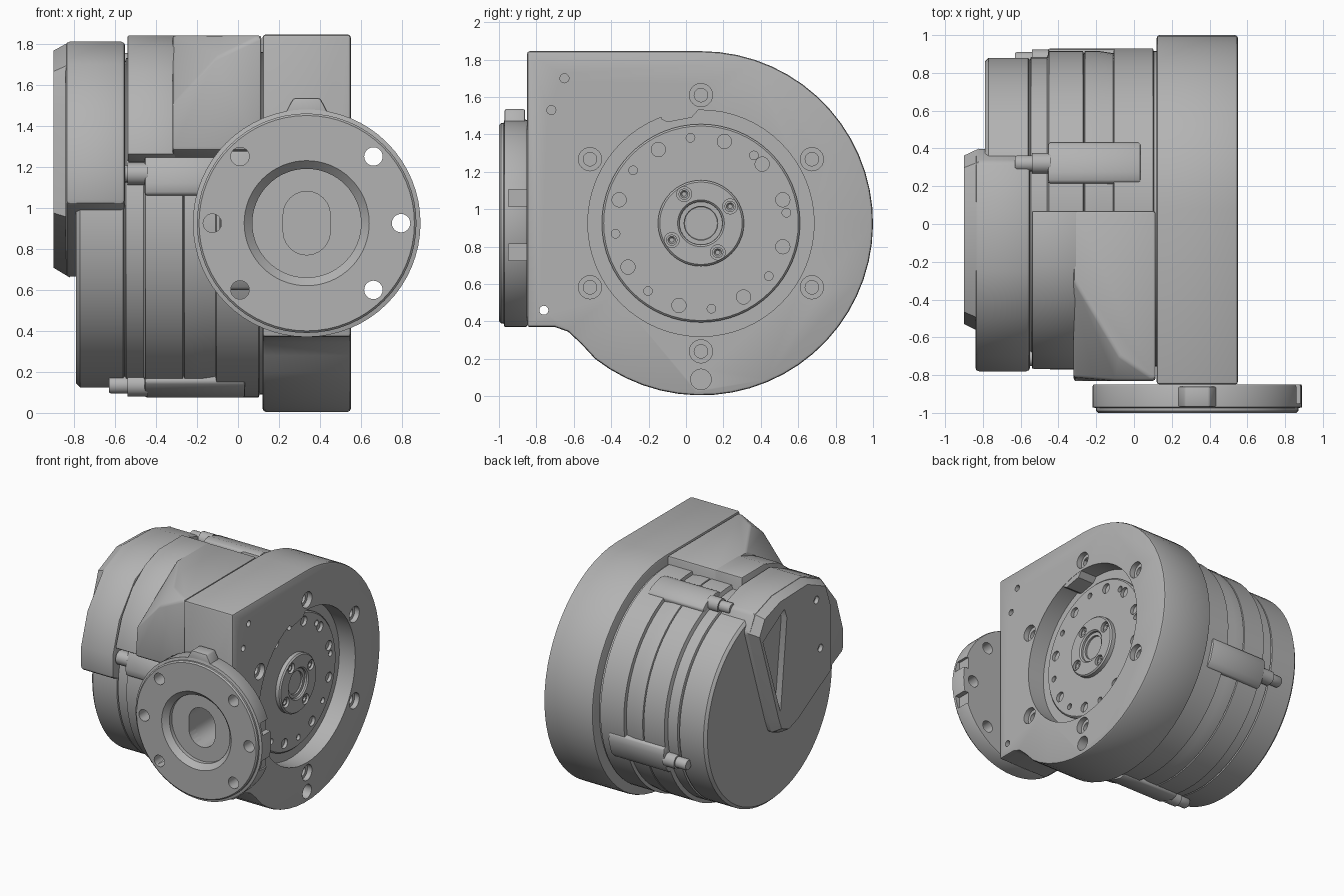
import bpy, bmesh, math
from mathutils import Vector

if "Cube" in bpy.data.objects:
    bpy.data.objects.remove(bpy.data.objects["Cube"])

CY, CZ = 0.08, 0.925      # main axis, along x
FX, FZ = 0.335, 0.925     # flange axis, along y

metal = bpy.data.materials.new("cast grey")
metal.use_nodes = True
metal.diffuse_color = (0.45, 0.45, 0.45, 1)
metal.node_tree.nodes["Principled BSDF"].inputs["Base Color"].default_value = metal.diffuse_color


def make(name, bm):
    bmesh.ops.remove_doubles(bm, verts=bm.verts, dist=1e-5)
    bmesh.ops.recalc_face_normals(bm, faces=bm.faces)
    me = bpy.data.meshes.new(name)
    bm.to_mesh(me)
    bm.free()
    me.materials.append(metal)
    ob = bpy.data.objects.new(name, me)
    bpy.context.collection.objects.link(ob)
    return ob


def lathe(name, profile, axis="x", centre=(CY, CZ), steps=64):
    """Revolve (radius, position) pairs about an axis parallel to x or y."""
    bm = bmesh.new()
    rings = []
    for r, t in profile:
        ring = []
        for i in range(steps):
            a = 2 * math.pi * i / steps
            u, w = centre[0] + r * math.cos(a), centre[1] + r * math.sin(a)
            ring.append(bm.verts.new((t, u, w) if axis == "x" else (u, t, w)))
        rings.append(ring)
    for a, b in zip(rings, rings[1:]):
        for i in range(steps):
            j = (i + 1) % steps
            bm.faces.new((a[i], a[j], b[j], b[i]))
    return make(name, bm)


def rod(name, r, t0, t1, centre, axis="x", steps=24):
    return lathe(name, [(0, t0), (r, t0), (r, t1), (0, t1)], axis, centre, steps)


def prism(name, outline, t0, t1, axis="x"):
    bm = bmesh.new()
    put = (lambda u, w, t: (t, u, w)) if axis == "x" else (lambda u, w, t: (u, t, w))
    base = bm.faces.new([bm.verts.new(put(u, w, t0)) for u, w in outline])
    ext = bmesh.ops.extrude_face_region(bm, geom=[base])["geom"]
    shift = Vector(put(0, 0, t1 - t0))
    bmesh.ops.translate(bm, vec=shift, verts=[v for v in ext if isinstance(v, bmesh.types.BMVert)])
    return make(name, bm)


def hull(name, points):
    bm = bmesh.new()
    for p in points:
        bm.verts.new(p)
    out = bmesh.ops.convex_hull(bm, input=bm.verts)
    bmesh.ops.dissolve_limit(bm, angle_limit=0.02, verts=bm.verts, edges=bm.edges)
    return make(name, bm)


def finish(ob, bevel=0, cutters=()):
    """Bevel, cut, bake the result and shade it."""
    if bevel:
        m = ob.modifiers.new("bevel", "BEVEL")
        m.width, m.segments, m.limit_method, m.angle_limit = bevel, 2, "ANGLE", 0.6
    for c in cutters:
        m = ob.modifiers.new("cut", "BOOLEAN")
        m.operation, m.solver, m.object = "DIFFERENCE", "EXACT", c
    graph = bpy.context.evaluated_depsgraph_get()
    baked = bpy.data.meshes.new_from_object(ob.evaluated_get(graph))
    ob.modifiers.clear()
    ob.data = baked
    for c in cutters:
        bpy.data.objects.remove(c)
    bpy.ops.object.select_all(action="DESELECT")
    ob.select_set(True)
    bpy.context.view_layer.objects.active = ob
    bpy.ops.object.shade_smooth_by_angle(angle=math.radians(32))


def polar(r, deg, c=(CY, CZ)):
    a = math.radians(deg)
    return c[0] + r * math.cos(a), c[1] + r * math.sin(a)


def arc(r, d0, d1, n, c=(CY, CZ)):
    return [polar(r, d0 + (d1 - d0) * i / n, c) for i in range(n + 1)]


def hole(r, depth, centre, face=0.55):
    return rod("hole", r, face - depth, face + 0.05, centre)


# Gearbox plate: round back, square front corner
outline = arc(0.92, 90, -128, 36) + [(-0.56, 0.28), (-0.63, 0.345), (-0.7, 0.37), (-0.85, 0.37), (-0.85, 1.845)]
plate = prism("gearbox_plate", outline, 0.12, 0.55)
cuts = [rod("recess", 0.605, 0.41, 0.65, (CY, CZ), steps=64)]
for d in range(30, 390, 60):
    cuts += [hole(0.062, 0.04, polar(0.685, d)), hole(0.036, 0.12, polar(0.685, d))]
cuts += [hole(0.055, 0.12, (CY, 0.09)), hole(0.024, 0.08, (-0.65, 1.7)),
         hole(0.024, 0.08, (-0.72, 1.53)), hole(0.024, 0.5, (-0.76, 0.46))]
slot = lambda: prism("slot", arc(0.115, 0, 180, 12, (FX, FZ + 0.04)) + arc(0.115, 180, 360, 12, (FX, FZ - 0.04)),
                     -1.1, -0.6, "y")
finish(plate, 0.015, cuts + [slot()])

# Stop block at the top of the recess
finish(prism("recess_stop", [(-0.13, 1.55), (-0.13, 1.48), (-0.1, 1.465), (0.03, 1.49), (0.07, 1.535)], 0.4, 0.548))

# Output disc with its ring of holes, and the hub
disc = lathe("output_disc", [(0, 0.3), (0.53, 0.3), (0.53, 0.425), (0.52, 0.435), (0, 0.435)])
cuts = [hole(0.038, 0.06, polar(0.455, d), 0.435) for d in (16, 44, 74, 120, 164, 211, 255, 300, 344)]
cuts += [hole(0.023, 0.06, polar(0.46, d), 0.435) for d in (7, 52, 97, 142, 187, 232, 277, 322)]
finish(disc, 0, cuts)
hub = lathe("output_hub", [(0.115, 0.4), (0.23, 0.4), (0.23, 0.465), (0.22, 0.475),
                           (0.125, 0.475), (0.115, 0.465), (0.115, 0.4)])
finish(hub, 0, [hole(0.04, 0.03, polar(0.18, d), 0.475) for d in (30, 120, 210, 300)])
for i, d in enumerate((30, 120, 210, 300)):
    finish(lathe(f"hub_screw_{i + 1}", [(0, 0.45), (0.012, 0.45), (0.02, 0.462), (0.03, 0.462), (0.03, 0.44)],
                 centre=polar(0.18, d), steps=16))
finish(lathe("hub_bore", [(0, 0.36), (0.09, 0.437), (0.09, 0.45), (0.115, 0.45)], steps=32))

# Motor body with grooved rings
profile = [(0, -0.79), (0.78, -0.79), (0.8, -0.77), (0.8, -0.56), (0.79, -0.555), (0.79, -0.55), (0.805, -0.545),
           (0.805, -0.46), (0.835, -0.45), (0.835, -0.27), (0.82, -0.265), (0.835, -0.26), (0.835, -0.18),
           (0.825, -0.115), (0.825, -0.11), (0.85, -0.105), (0.85, 0.1), (0.835, 0.105), (0.835, 0.13), (0, 0.13)]
finish(lathe("motor_body", profile, steps=80))

# Clamp lugs and their screws, a quarter turn apart
for i, d in enumerate((73, 163, 253, 343)):
    ends = [polar(0.7, d - 9.5), polar(0.853, d - 7.5), polar(0.872, d - 4), polar(0.872, d + 4),
            polar(0.853, d + 7.5), polar(0.7, d + 9.5)]
    finish(prism(f"lug_{i + 1}", ends, -0.455, 0.035 if i != 1 else -0.1), 0.012)
    centre = polar(0.825, d)
    finish(lathe(f"lug_screw_{i + 1}", [(0, -0.63), (0.036, -0.63), (0.042, -0.62), (0.042, -0.54),
                                        (0.055, -0.54), (0.055, -0.44)], centre=centre, steps=20))

# Connection housing on top: main box with a cut corner, and a sloped end
box = [(x, y, z) for x in (-0.32, 0.115) for y, z in ((0.07, 1.3), (0.07, 1.84), (-0.83, 1.28), (-0.6, 1.2))]
box += [(0.115, -0.83, 1.84), (-0.08, -0.7, 1.84), (-0.1, -0.83, 1.74), (-0.32, -0.3, 1.84), (-0.32, -0.81, 1.5)]
finish(hull("connection_box", box), 0.015)
sloped = [(0.07, 1.3), (0.07, 1.84), (-0.22, 1.84), (-0.4, 1.78), (-0.56, 1.66), (-0.69, 1.48), (-0.77, 1.26), (-0.6, 1.2)]
finish(prism("connection_box_end", sloped, -0.54, -0.3), 0.01)
front_rib = [(-0.83, 1.28), (-0.6, 1.28), (-0.6, 0.6), (-0.78, 0.6), (-0.83, 0.7)]
finish(prism("front_rib", front_rib, -0.09, 0.115), 0.015)

# Rear cover: base, raised wedge and its pocket
base = [(0.4, 1.6), (0.33, 1.73), (0.12, 1.8), (-0.25, 1.81), (-0.5, 1.7), (-0.7, 1.45), (-0.78, 1.2), (-0.78, 1.02),
        (-0.12, 0.7), (0, 0.66), (0.1, 0.7), (0.14, 0.8)]
finish(prism("rear_cover", base, -0.55, -0.84), 0.02)
low = [(0.4, 1.6), (0.33, 1.73), (0.12, 1.8), (-0.25, 1.81), (-0.5, 1.7), (-0.57, 1.5), (-0.57, 0.95),
       (-0.12, 0.7), (0, 0.66), (0.1, 0.7), (0.14, 0.8)]
mid = Vector((-0.07, 1.26))
high = [mid + (Vector(p) - mid) * 0.92 for p in low]
wedge = hull("cover_wedge", [(-0.82, y, z) for y, z in low] + [(-0.9, y, z) for y, z in high])
pocket = prism("pocket", [(0.32, 1.52), (0.05, 1.68), (0.02, 1.6), (0.1, 0.88)], -0.85, -1)
finish(wedge, 0, [pocket] + [rod("screw_hole", 0.03, -1, -0.87, c) for c in ((-0.4, 1.2), (-0.35, 1.6))])

# Motor flange on the front, with stepped bore, bolt holes and rim notches
flange = lathe("motor_flange", [(0, -0.85), (0.55, -0.85), (0.555, -0.86), (0.555, -0.97), (0.535, -0.975), (0.535, -0.99),
                                (0.525, -1), (0.305, -1), (0.265, -0.96), (0.265, -0.93), (0, -0.93)], "y", (FX, FZ))
cuts = [rod("bolt", 0.045, -1.1, -0.7, polar(0.46, d, (FX, FZ)), "y") for d in (0, 45, 135, 180, 225, 315)]
for z in (0.77, 1.06):
    cuts.append(prism("notch", [(0.84, z - 0.045), (1, z - 0.045), (1, z + 0.045), (0.84, z + 0.045)], -0.95, -0.8, "y"))
finish(flange, 0, cuts + [slot()])
tab = [(0.22, 1.44), (0.25, 1.5), (0.27, 1.535), (0.4, 1.535), (0.42, 1.5), (0.45, 1.44)]
finish(prism("flange_tab", tab, -0.97, -0.86, "y"), 0.01)
